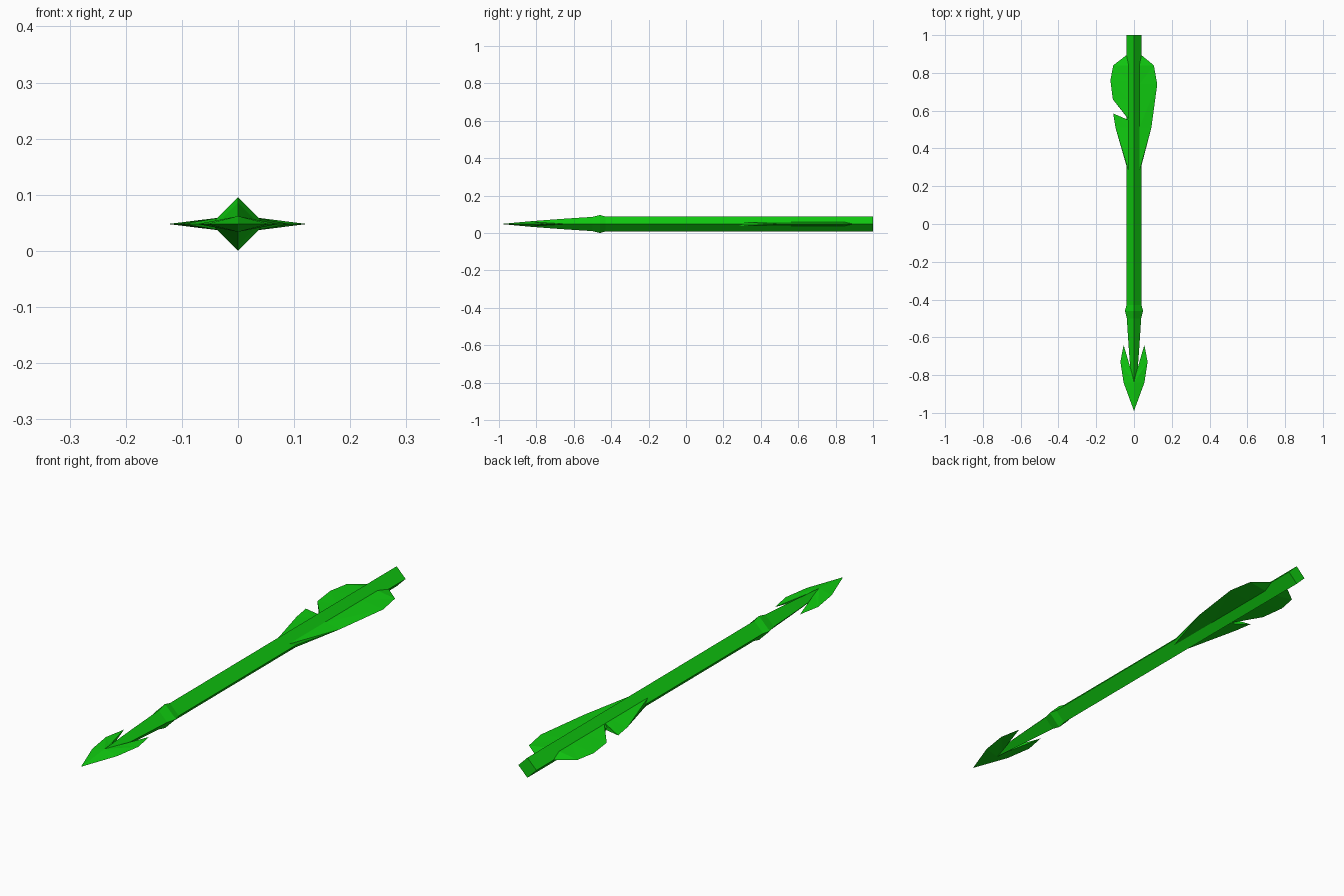
import bpy, bmesh
from math import cos, sin, pi

if "Cube" in bpy.data.objects:
    bpy.data.objects.remove(bpy.data.objects["Cube"], do_unlink=True)

MID = 0.048  # height of the arrow's axis

green = bpy.data.materials.new("bright_green")
green.use_nodes = True
COLOUR = (0.005, 0.6, 0.005, 1)
green.diffuse_color = COLOUR
green.node_tree.nodes["Principled BSDF"].inputs["Base Color"].default_value = COLOUR


def finish(name, bm):
    bmesh.ops.remove_doubles(bm, verts=bm.verts, dist=0.0002)
    bmesh.ops.recalc_face_normals(bm, faces=bm.faces)
    mesh = bpy.data.meshes.new(name)
    bm.to_mesh(mesh)
    bm.free()
    mesh.materials.append(green)
    ob = bpy.data.objects.new(name, mesh)
    ob.location.z = MID
    bpy.context.collection.objects.link(ob)


def diamond_rod(name, profile):
    """Four-sided rod along y from (y, radius) pairs, capped at both ends."""
    bm = bmesh.new()
    rings = [[bm.verts.new((r * cos(k * pi / 2), y, r * sin(k * pi / 2)))
              for k in range(4)] for y, r in profile]
    for a, b in zip(rings, rings[1:]):
        for k in range(4):
            j = (k + 1) % 4
            bm.faces.new((a[k], a[j], b[j], b[k]))
    bm.faces.new(rings[0])
    bm.faces.new(rings[-1])
    finish(name, bm)


def blade(name, edge, root, side):
    """Wedge from a thick root line (x, y, half thickness) to a knife edge (x, y)."""
    bm = bmesh.new()
    rim = [bm.verts.new((side * x, y, 0)) for x, y in edge]
    top = [bm.verts.new((side * x, y, h)) for x, y, h in root]
    low = [bm.verts.new((side * x, y, -h)) for x, y, h in root]
    for i in range(len(edge) - 1):
        for line in (top, low):
            bm.faces.new((line[i], line[i + 1], rim[i + 1]))
            bm.faces.new((line[i], rim[i + 1], rim[i]))
    for i in (0, -1):
        bm.faces.new((top[i], rim[i], low[i]))
    finish(name, bm)


def feather(name, edge, side):
    """Vane whose root lies along the shaft's surface."""
    y0, y1 = edge[0][1], edge[-1][1]
    root = [(0.028, min(max(y, y0), y1), 0.012) for _, y in edge]
    blade(name, edge, root, side)


# Shaft, collar and tapered socket
diamond_rod("shaft", [(-0.43, 0.04), (1.0, 0.04)])
diamond_rod("collar_and_socket", [(-0.43, 0.04), (-0.46, 0.048), (-0.50, 0.038),
                                  (-0.67, 0.027), (-0.84, 0.014)])

# Barbed arrowhead, mirrored
head_edge = [(0, -0.99), (0.055, -0.84), (0.072, -0.73), (0.055, -0.64)]
head_root = [(0, -0.99, 0), (0, -0.84, 0.014), (0.008, -0.80, 0.01), (0.018, -0.77, 0.006)]
for label, side in (("left", 1), ("right", -1)):
    blade(label + "_arrowhead_blade", head_edge, head_root, side)

# Feathers: one whole vane on the left, a split vane on the right
feather("left_feather", [(0.032, 0.28), (0.092, 0.51), (0.123, 0.74),
                         (0.105, 0.84), (0.032, 0.90)], 1)
feather("right_front_feather", [(0.032, 0.28), (0.098, 0.51), (0.11, 0.585),
                                (0.03, 0.55)], -1)
feather("right_rear_feather", [(0.03, 0.555), (0.112, 0.66), (0.125, 0.76),
                               (0.11, 0.84), (0.032, 0.90)], -1)
